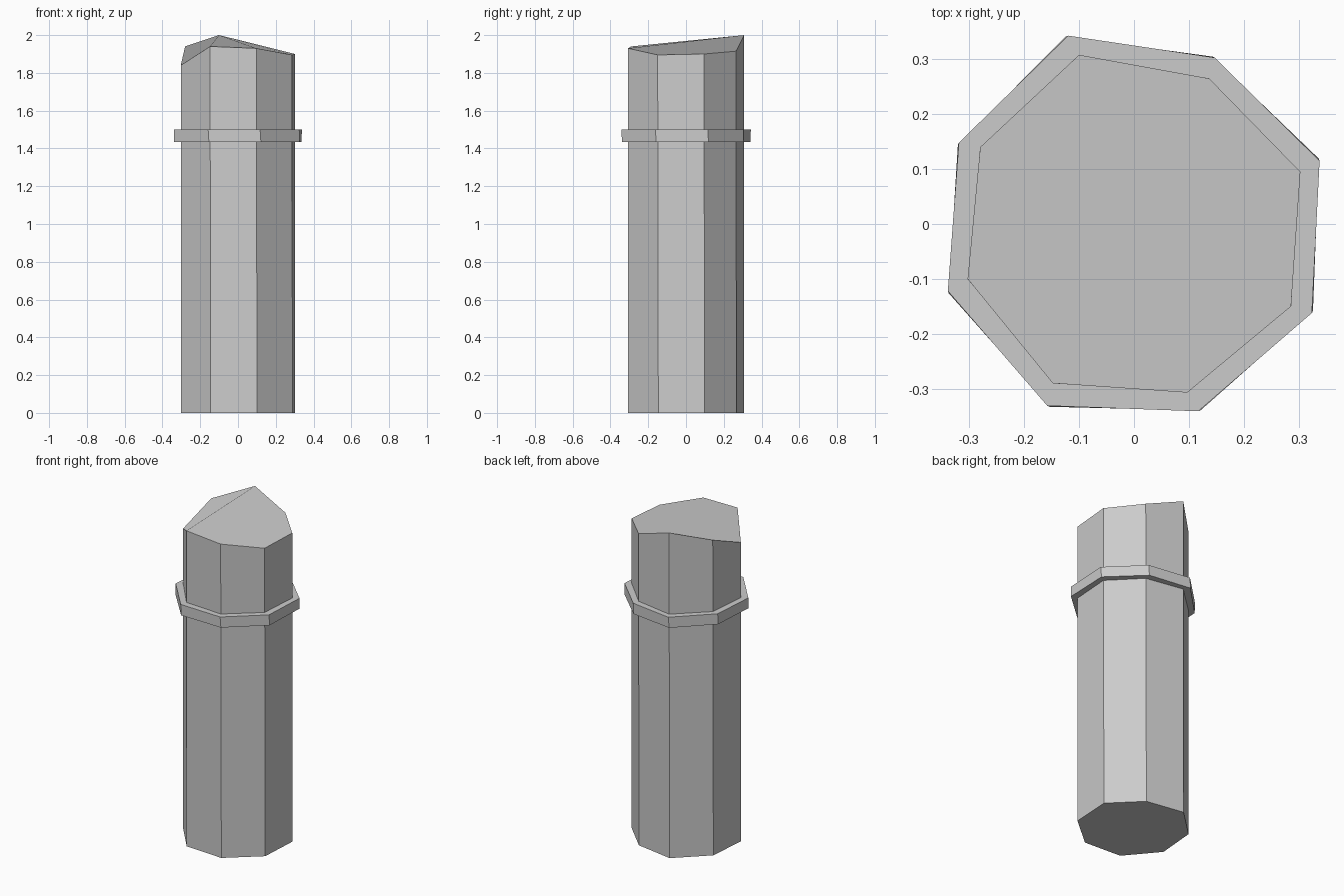
import bpy
from mathutils import Matrix, Vector

cube = bpy.data.objects.get("Cube")
if cube:
    bpy.data.objects.remove(cube, do_unlink=True)

# One stone colour
stone = bpy.data.materials.new("grey_stone")
stone.use_nodes = True
GREY = (0.6, 0.6, 0.6, 1.0)
stone.diffuse_color = GREY
stone.node_tree.nodes["Principled BSDF"].inputs["Base Color"].default_value = GREY

# Irregular eight-sided outlines, clockwise from the back peak
POST = [(-0.10, 0.308), (0.137, 0.265), (0.303, 0.095), (0.286, -0.15),
        (0.097, -0.307), (-0.148, -0.29), (-0.303, -0.10), (-0.28, 0.14)]
BAND = [(-0.12, 0.343), (0.147, 0.303), (0.338, 0.115), (0.324, -0.162),
        (0.117, -0.341), (-0.158, -0.331), (-0.339, -0.122), (-0.319, 0.148)]
# Height of the broken top at each corner
BREAK = [2.0, 1.915, 1.90, 1.895, 1.93, 1.94, 1.84, 1.94]


def twisted_prism(name, outline, base, tops, twist=0.012):
    """Prism with a slight twist and a cap fanned from its first corner."""
    n = len(outline)
    turn = Matrix.Rotation(twist, 3, 'Z')
    bottom = [turn @ Vector((x, y, base)) for x, y in outline]
    top = [Vector((x, y, z)) for (x, y), z in zip(outline, tops)]
    sides = [(i, i + n, (i + 1) % n + n, (i + 1) % n) for i in range(n)]
    cap = [(n, n + i + 1, n + i) for i in range(1, n - 1)]
    mesh = bpy.data.meshes.new(name)
    mesh.from_pydata(bottom + top, [], [tuple(range(n))] + sides + cap)
    mesh.materials.append(stone)
    mesh.update()

    # Shade the broken cap as a single facet, every other face flat
    first_cap = n + 1
    cap_normal = sum((p.normal * p.area for p in mesh.polygons[first_cap:]),
                     Vector()).normalized()
    normals = [cap_normal if p.index >= first_cap else p.normal.copy()
               for p in mesh.polygons for _ in p.loop_indices]
    mesh.shade_smooth()
    mesh.normals_split_custom_set(normals)

    obj = bpy.data.objects.new(name, mesh)
    bpy.context.collection.objects.link(obj)
    return obj


# Pillar shaft with a slanted broken top
twisted_prism("pillar_shaft", POST, 0.0, BREAK)
# Raised band around the upper shaft
twisted_prism("pillar_band", BAND, 1.435, [1.50] * len(BAND))
